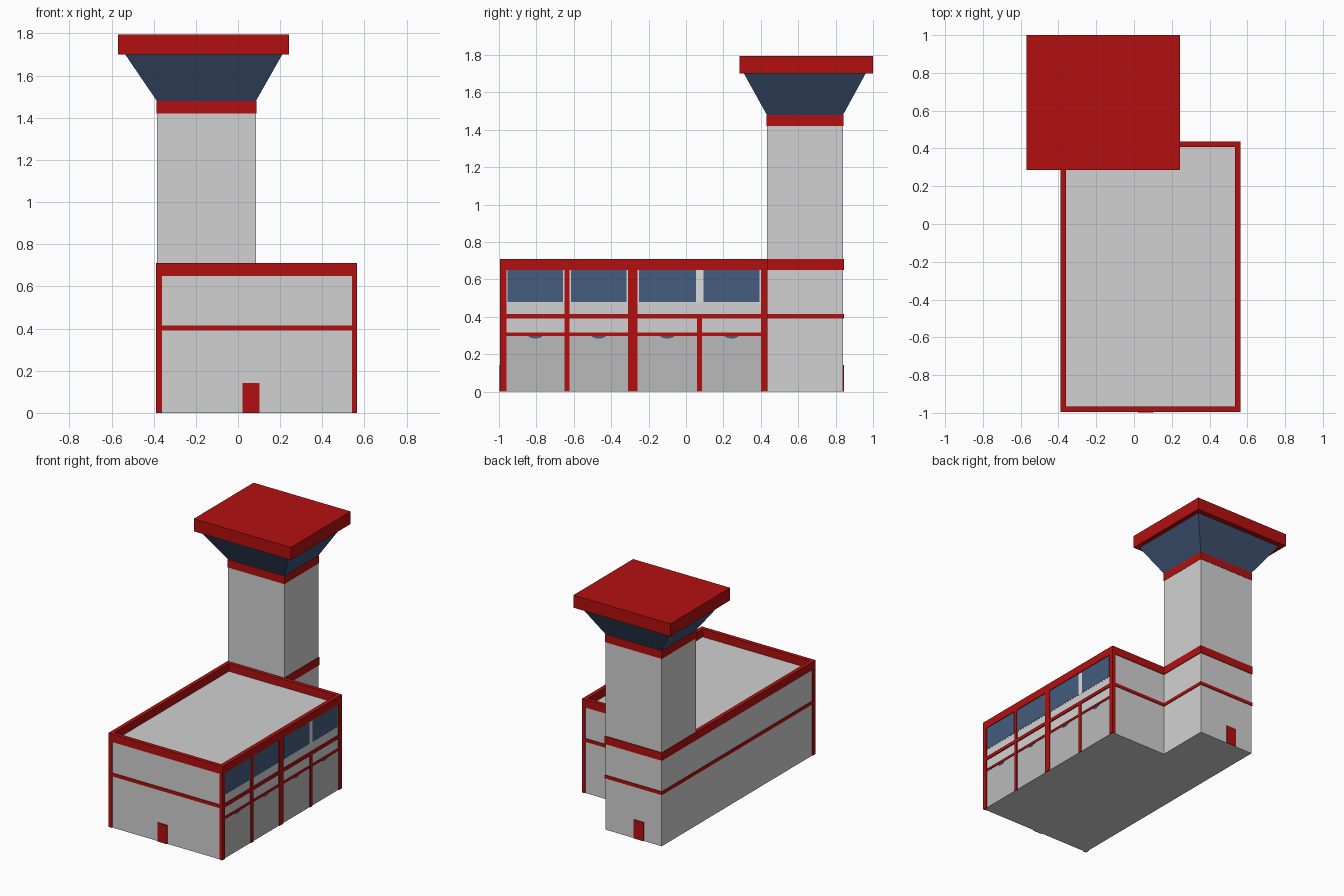
import bpy, bmesh, math

if "Cube" in bpy.data.objects:
    bpy.data.objects.remove(bpy.data.objects["Cube"])


def material(name, rgb):
    m = bpy.data.materials.new(name)
    m.diffuse_color = (*rgb, 1)
    m.use_nodes = True
    m.node_tree.nodes["Principled BSDF"].inputs["Base Color"].default_value = m.diffuse_color
    return m


RED = material("red trim", (0.45, 0.005, 0.005))
WALL = material("light grey wall", (0.64, 0.64, 0.64))
DOOR = material("mid grey door", (0.49, 0.49, 0.49))
PALE = material("pale window frame", (0.72, 0.72, 0.72))
GLASS = material("blue glass", (0.061, 0.109, 0.212))
CAB = material("dark blue glass", (0.05, 0.09, 0.175))


def mesh_object(name, bm, mat):
    bmesh.ops.recalc_face_normals(bm, faces=bm.faces[:])
    me = bpy.data.meshes.new(name)
    bm.to_mesh(me)
    bm.free()
    me.materials.append(mat)
    ob = bpy.data.objects.new(name, me)
    bpy.context.collection.objects.link(ob)
    return ob


def loft(name, lower, upper, z0, z1, mat):
    """Closed solid between two outlines of equal point count."""
    bm = bmesh.new()
    a = [bm.verts.new((x, y, z0)) for x, y in lower]
    b = [bm.verts.new((x, y, z1)) for x, y in upper]
    n = len(a)
    bm.faces.new(a)
    bm.faces.new(b)
    for i in range(n):
        j = (i + 1) % n
        bm.faces.new((a[i], a[j], b[j], b[i]))
    return mesh_object(name, bm, mat)


def rect(x0, x1, y0, y1):
    return [(x0, y0), (x1, y0), (x1, y1), (x0, y1)]


def box(name, x0, x1, y0, y1, z0, z1, mat):
    r = rect(x0, x1, y0, y1)
    return loft(name, r, r, z0, z1, mat)


def ring(name, outer, inner, z0, z1, mat):
    """Band with open middle between two outlines."""
    bm = bmesh.new()
    loops = [[bm.verts.new((x, y, z)) for x, y in o]
             for o, z in ((outer, z0), (outer, z1), (inner, z1), (inner, z0))]
    n = len(outer)
    for k in range(4):
        p, q = loops[k], loops[(k + 1) % 4]
        for i in range(n):
            j = (i + 1) % n
            bm.faces.new((p[i], p[j], q[j], q[i]))
    return mesh_object(name, bm, mat)


def footprint(d):
    """L-shaped plan of hall plus tower, inset by d."""
    return [(-0.39 + d, -0.995 + d), (0.565 - d, -0.995 + d), (0.565 - d, 0.437 - d),
            (0.09 - d, 0.437 - d), (0.09 - d, 0.845 - d), (-0.39 + d, 0.845 - d)]


# Hall and tower bodies
WX = 0.557
box("hall", -0.385, WX, -0.99, 0.432, 0, 0.65, WALL)
box("tower_shaft", -0.385, 0.085, 0.432, 0.84, 0, 1.42, WALL)

# Parapet and mid band wrapping both bodies
ring("parapet", footprint(0), footprint(0.03), 0.65, 0.71, RED)
box("parapet_at_tower", -0.36, 0.06, 0.405, 0.4315, 0.65, 0.71, RED)
ring("mid_band", footprint(0), footprint(0.012), 0.39, 0.415, RED)

# Control cab: collar, flared glass, slab roof
box("tower_collar", -0.387, 0.087, 0.43, 0.842, 1.42, 1.48, RED)
loft("cab_glass", rect(-0.385, 0.085, 0.432, 0.84),
     rect(-0.535, 0.21, 0.31, 0.96), 1.48, 1.70, CAB)
box("cab_roof", -0.57, 0.243, 0.285, 1.0, 1.70, 1.795, RED)

# Corner posts
box("front_left_post", -0.39, -0.36, -0.995, -0.96, 0, 0.65, RED)
box("front_right_post", 0.54, 0.565, -0.995, -0.96, 0, 0.65, RED)
box("back_right_post", 0.54, 0.565, 0.402, 0.437, 0, 0.65, RED)

# Posts and lintel along the bay side
for i, (y0, y1, top) in enumerate(((-0.65, -0.623, 0.65), (-0.31, -0.26, 0.65),
                                   (0.058, 0.085, 0.39))):
    box(f"bay_post_{i}", WX - 0.01, 0.565, y0, y1, 0, top, RED)
box("bay_lintel", WX - 0.01, 0.564, -0.96, 0.402, 0.298, 0.315, RED)

# Each bay: door, half-round lamp, window in pale surround
bays = ((-0.96, -0.65), (-0.623, -0.31), (-0.26, 0.058), (0.085, 0.402))
windows = ((-0.955, -0.657), (-0.616, -0.317), (-0.252, 0.053), (0.093, 0.393))
for i, ((d0, d1), (w0, w1)) in enumerate(zip(bays, windows)):
    box(f"bay_door_{i}", WX - 0.005, WX + 0.002, d0, d1, 0, 0.298, DOOR)
    box(f"window_surround_{i}", WX - 0.005, WX + 0.001, w0 - 0.022, w1 + 0.022, 0.475, 0.65, PALE)
    box(f"window_{i}", WX - 0.005, WX + 0.003, w0, w1, 0.48, 0.65, GLASS)
    bm = bmesh.new()
    yc = (d0 + d1) / 2
    arc = [bm.verts.new((WX + 0.004, yc + 0.038 * math.cos(t), 0.299 - 0.015 * math.sin(t)))
           for t in (math.pi * k / 8 for k in range(9))]
    lamp = bm.faces.new(arc)
    side = bmesh.ops.extrude_face_region(bm, geom=[lamp])
    bmesh.ops.translate(bm, vec=(-0.006, 0, 0),
                        verts=[v for v in side["geom"] if isinstance(v, bmesh.types.BMVert)])
    mesh_object(f"bay_lamp_{i}", bm, GLASS)

# Small entrance doors
box("front_door", 0.022, 0.102, -0.997, -0.988, 0, 0.142, RED)
box("tower_door", -0.235, -0.152, 0.836, 0.845, 0, 0.142, RED)
